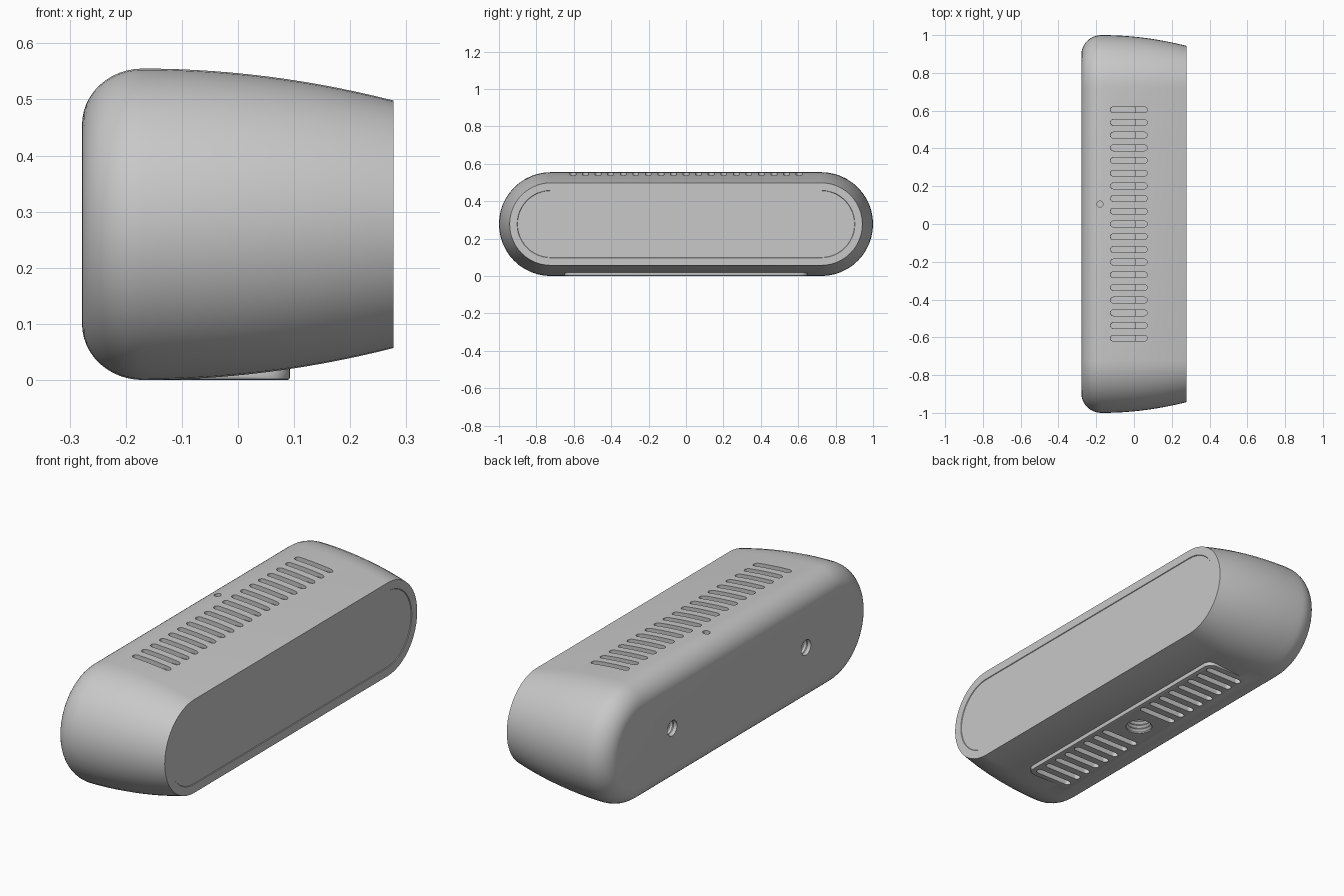
import bpy, bmesh, math
from mathutils import Matrix, Vector

cube = bpy.data.objects.get("Cube")
if cube:
    bpy.data.objects.remove(cube, do_unlink=True)

R = 0.2775      # half height of the housing
SPAN = 0.7225   # half length of its straight part

grey = bpy.data.materials.new("matte_grey")
grey.use_nodes = True
grey.diffuse_color = (0.58, 0.58, 0.58, 1)
grey.node_tree.nodes["Principled BSDF"].inputs["Base Color"].default_value = grey.diffuse_color


def stadium(half, r, n=24):
    """Pill outline, long along u; a circle when half is zero."""
    last = n + 1 if half else n
    pts = []
    for side in (1, -1):
        for i in range(last):
            a = math.pi * i / n - math.pi / 2
            pts.append((side * (half + r * math.cos(a)), side * r * math.sin(a)))
    return pts


def loft(bm, sections, matrix):
    """Skin a list of (outline, height) sections and cap both ends."""
    rings = [[bm.verts.new(matrix @ Vector((u, v, h))) for u, v in pts] for pts, h in sections]
    for a, b in zip(rings, rings[1:]):
        for i in range(len(a)):
            j = (i + 1) % len(a)
            bm.faces.new((a[i], a[j], b[j], b[i]))
    bm.faces.new(rings[0][::-1])
    bm.faces.new(rings[-1])


def make_object(name, bm):
    bmesh.ops.recalc_face_normals(bm, faces=bm.faces)
    mesh = bpy.data.meshes.new(name)
    bm.to_mesh(mesh)
    bm.free()
    mesh.materials.append(grey)
    obj = bpy.data.objects.new(name, mesh)
    bpy.context.collection.objects.link(obj)
    return obj


def along_x(x, y, z):
    """Outline in the yz plane, height along x."""
    return Matrix(((0, 0, 1, x), (1, 0, 0, y), (0, 1, 0, z), (0, 0, 0, 1)))


def combine(target, bm, operation):
    tool = make_object("helper", bm)
    tool.hide_render = True
    mod = target.modifiers.new(operation, 'BOOLEAN')
    mod.operation = operation
    mod.solver = 'EXACT'
    mod.object = tool
    bpy.context.view_layer.objects.active = target
    bpy.ops.object.modifier_apply(modifier=mod.name)
    bpy.data.objects.remove(tool, do_unlink=True)


# Housing: pill sections along x, rounded back, gentle taper to the front panel
profile = []
for i in range(13):
    a = math.pi / 2 * i / 12
    profile.append((-0.17 - 0.108 * math.cos(a), 0.1 * (1 - math.sin(a))))
for i in range(1, 15):
    d = 0.447 * i / 14
    profile.append((-0.17 + d, 0.285 * d * d))
# Thin step around the front panel
profile += [(0.277, 0.097), (0.274, 0.099)]
bm = bmesh.new()
loft(bm, [(stadium(SPAN, R - inset), x) for x, inset in profile], along_x(0, 0, R))
housing = make_object("housing", bm)

# Flat foot pad under the housing
x0, x1, half_y, c = -0.165, 0.093, 0.65, 0.04


def pad_outline(shrink):
    pts = []
    for k, (cx, cy) in enumerate(((x1 - c, half_y - c), (x0 + c, half_y - c),
                                  (x0 + c, c - half_y), (x1 - c, c - half_y))):
        for i in range(7):
            a = math.pi / 2 * (k + i / 6)
            pts.append((cx + (c - shrink) * math.cos(a), cy + (c - shrink) * math.sin(a)))
    return pts


bm = bmesh.new()
loft(bm, [(pad_outline(0.005), 0), (pad_outline(0.0015), 0.0015),
          (pad_outline(0), 0.005), (pad_outline(0), 0.035)], Matrix())
combine(housing, bm, 'UNION')


# Vent slots on top, and two groups underneath; each has a deeper rear part
def slots(xa, xb, top, bottom, square_front):
    bm = bmesh.new()
    r = 0.0155
    outline = stadium((xb - xa) / 2 - r, r, 8)
    if square_front:
        outline = [(u if u < 0 else (xb - xa) / 2, v) for u, v in outline if u < 0 or abs(v) > r * 0.99]
    for i in range(-9, 10):
        place = Matrix.Translation(((xa + xb) / 2, 0.0672 * i, 0))
        loft(bm, [(outline, top), (outline, 0.6)], place)
        if abs(i) > 1:
            loft(bm, [(outline, -0.05), (outline, bottom)], place)
    return bm


combine(housing, slots(-0.125, 0.07, 0.525, 0.03, False), 'DIFFERENCE')
combine(housing, slots(-0.124, 0.005, 0.505, 0.05, True), 'DIFFERENCE')


# Threaded sockets and the small indicator hole
def thread(r, depth, turns):
    sections = [(stadium(0, r, 16), -0.05)]
    for i in range(turns):
        sections.append((stadium(0, r, 16), depth * (i + 0.3) / turns))
        sections.append((stadium(0, r * 0.84, 16), depth * (i + 0.8) / turns))
    return sections


bm = bmesh.new()
for y in (-0.5, 0.5):
    loft(bm, thread(0.036, 0.09, 5), along_x(-0.278, y, R))
loft(bm, thread(0.06, 0.1, 5), Matrix.Translation((-0.03, 0, 0)))
loft(bm, [(stadium(0, 0.016, 12), 0.53), (stadium(0, 0.016, 12), 0.6)],
     Matrix.Translation((-0.18, 0.105, 0)))
combine(housing, bm, 'DIFFERENCE')

# Smooth shading with crisp edges
bpy.ops.object.select_all(action='DESELECT')
housing.select_set(True)
bpy.context.view_layer.objects.active = housing
bpy.ops.object.shade_smooth_by_angle(angle=math.radians(30))
